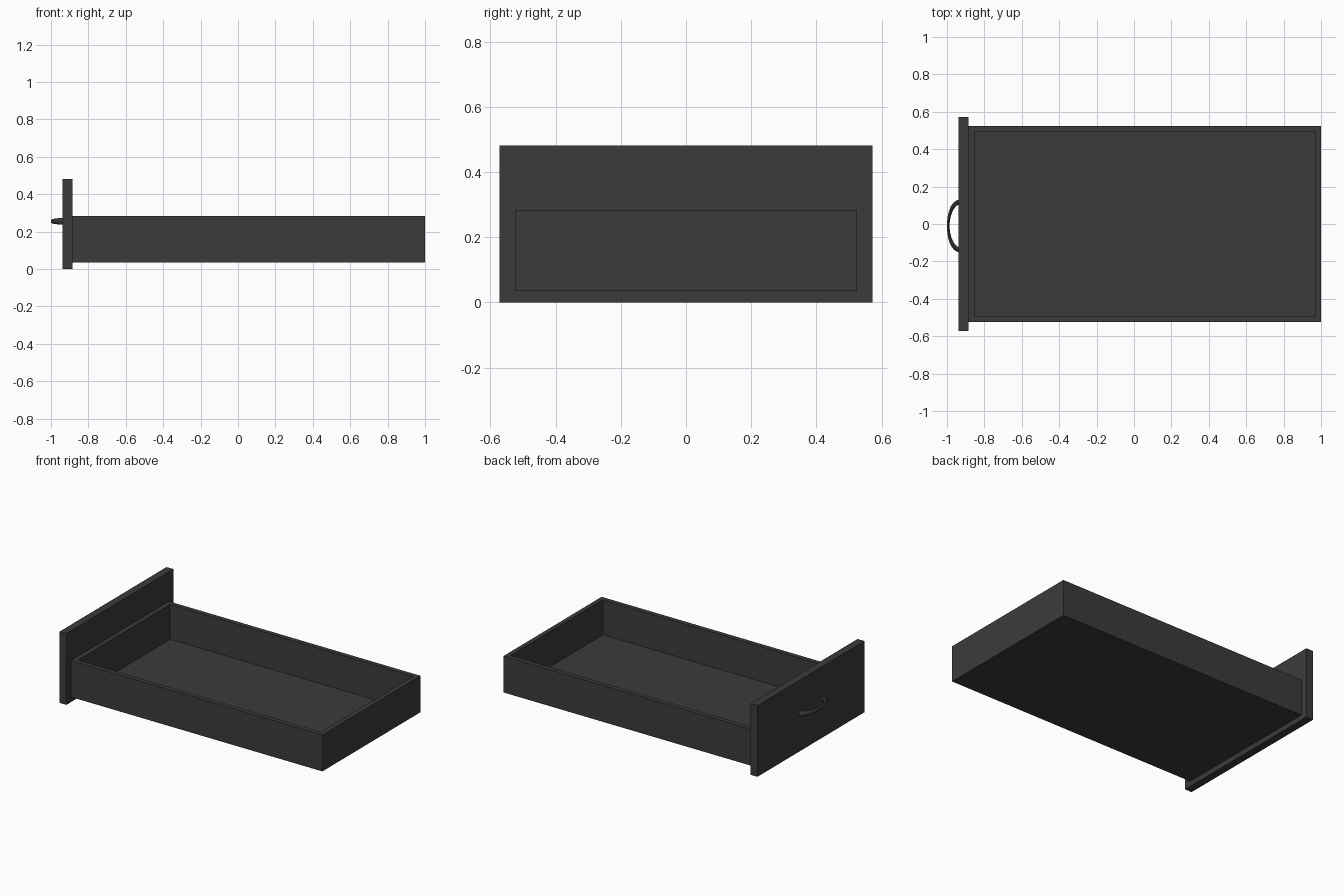
import bpy, bmesh, math
from mathutils import Vector

cube = bpy.data.objects.get("Cube")
if cube:
    bpy.data.objects.remove(cube, do_unlink=True)

GREY = (0.044, 0.044, 0.044, 1)
mat = bpy.data.materials.new("charcoal")
mat.use_nodes = True
mat.diffuse_color = GREY
bsdf = next(n for n in mat.node_tree.nodes if n.type == 'BSDF_PRINCIPLED')
bsdf.inputs["Base Color"].default_value = GREY


def finish(name, bm):
    bmesh.ops.recalc_face_normals(bm, faces=bm.faces)
    mesh = bpy.data.meshes.new(name)
    bm.to_mesh(mesh)
    bm.free()
    mesh.materials.append(mat)
    obj = bpy.data.objects.new(name, mesh)
    bpy.context.collection.objects.link(obj)
    return obj


def box(lo, hi):
    lo, hi = Vector(lo), Vector(hi)
    bm = bmesh.new()
    bmesh.ops.create_cube(bm, size=1)
    for v in bm.verts:
        v.co = (lo + hi) / 2 + v.co * (hi - lo)
    return bm


# Open tray: inset the top face and push it down to the floor
WALL, FLOOR_Z = 0.044, 0.045
bm = box((-0.885, -0.525, 0.035), (1, 0.525, 0.282))
top = max(bm.faces, key=lambda f: f.calc_center_median().z)
bmesh.ops.inset_region(bm, faces=[top], thickness=WALL)
well = bmesh.ops.extrude_discrete_faces(bm, faces=[top])["faces"][0]
for v in well.verts:
    v.co.z = FLOOR_Z
finish("drawer_tray", bm)

# Front panel
finish("drawer_panel", box((-0.937, -0.573, 0), (-0.885, 0.573, 0.482)))

# Bowed handle: an oval section swept along an arc, thicker at its ends
STEPS, SIDES = 24, 12
bm = bmesh.new()
rings = []
for i in range(STEPS + 1):
    a = math.pi * i / STEPS
    centre = Vector((-0.93 - 0.063 * math.sin(a), -0.01 + 0.128 * math.cos(a), 0.255))
    out = Vector((-math.sin(a) / 0.063, math.cos(a) / 0.128, 0)).normalized()
    flare = abs(math.cos(a)) ** 2
    thick, high = 0.007 + 0.006 * flare, 0.012 + 0.006 * flare
    ring = []
    for j in range(SIDES):
        t = 2 * math.pi * j / SIDES
        ring.append(bm.verts.new(centre + out * thick * math.cos(t)
                                 + Vector((0, 0, high * math.sin(t)))))
    rings.append(ring)
for r0, r1 in zip(rings, rings[1:]):
    for j in range(SIDES):
        k = (j + 1) % SIDES
        bm.faces.new((r0[j], r0[k], r1[k], r1[j]))
bm.faces.new(rings[0])
bm.faces.new(rings[-1])
handle = finish("handle", bm)

bpy.ops.object.select_all(action='DESELECT')
handle.select_set(True)
bpy.context.view_layer.objects.active = handle
bpy.ops.object.shade_smooth_by_angle(angle=math.radians(40))
